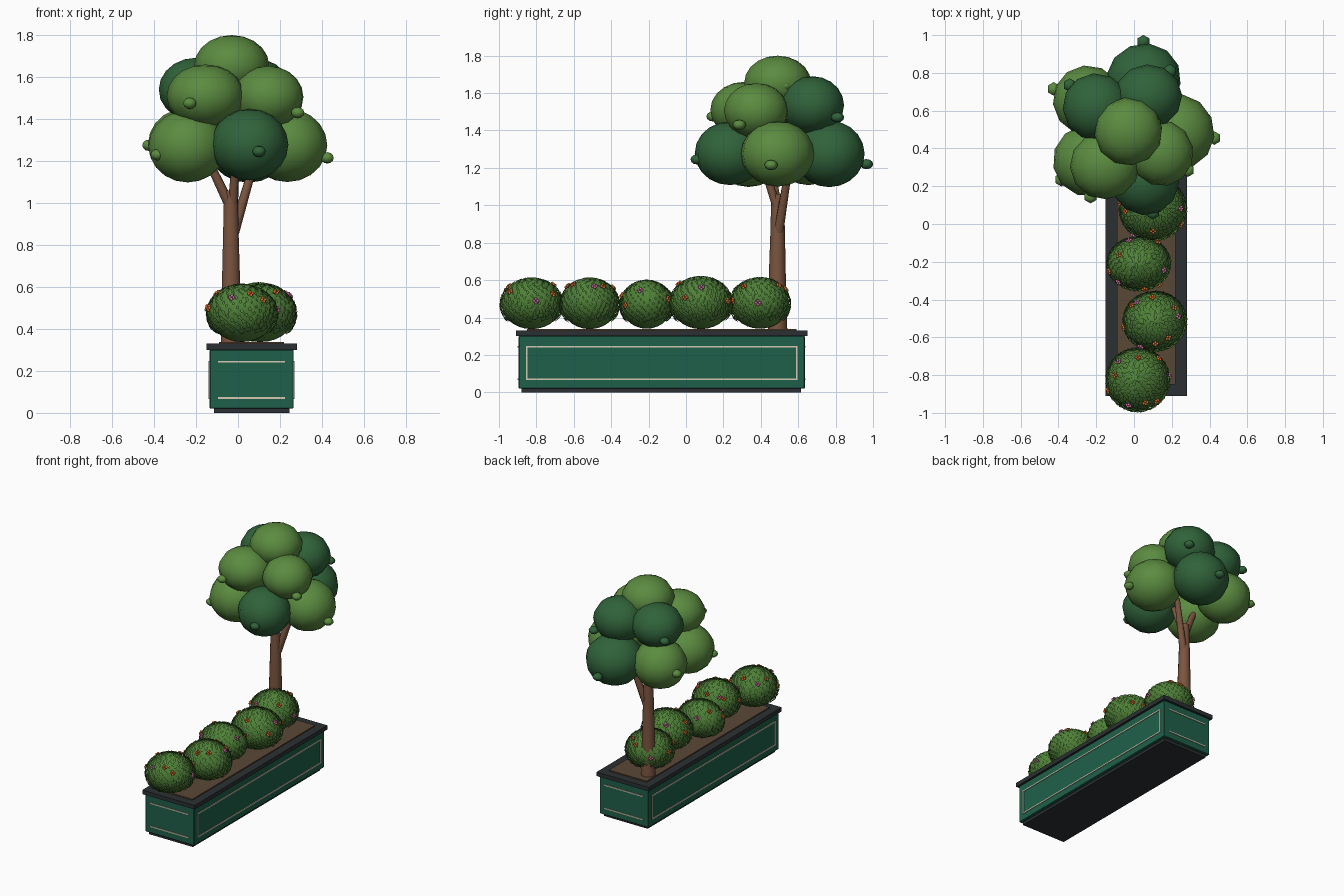
import bpy, bmesh, math, random
from mathutils import Vector, Matrix

if "Cube" in bpy.data.objects:
    bpy.data.objects.remove(bpy.data.objects["Cube"])

random.seed(4)


def mat(name, hexcol):
    def lin(c):
        c /= 255
        return c / 12.92 if c <= 0.04045 else ((c + 0.055) / 1.055) ** 2.4
    m = bpy.data.materials.new(name)
    m.diffuse_color = [lin(int(hexcol[i:i + 2], 16)) for i in (0, 2, 4)] + [1]
    m.use_nodes = True
    m.node_tree.nodes["Principled BSDF"].inputs["Base Color"].default_value = m.diffuse_color
    return m


LIGHT = mat("light foliage", "5b8b40")
DARK = mat("dark foliage", "30633a")
LEAF = mat("bush green", "4f8038")
BARK = mat("bark brown", "7a553f")
GREEN = mat("planter green", "1f604a")
RIM = mat("dark rim", "2b3032")
TRIM = mat("cream trim", "d6cab4")
SOIL = mat("soil brown", "5a4836")
ORANGE = mat("orange petals", "e0702c")
PINK = mat("pink petals", "d672a8")


def finish(name, bm, mats, smooth=False):
    me = bpy.data.meshes.new(name)
    bm.to_mesh(me)
    bm.free()
    for m in mats:
        me.materials.append(m)
    for p in me.polygons:
        p.use_smooth = smooth
    ob = bpy.data.objects.new(name, me)
    bpy.context.collection.objects.link(ob)
    return ob


def add_box(bm, x0, x1, y0, y1, z0, z1):
    c = Vector((x0 + x1, y0 + y1, z0 + z1)) / 2
    bmesh.ops.create_cube(bm, size=1, matrix=Matrix.Translation(c) @
                          Matrix.Diagonal((x1 - x0, y1 - y0, z1 - z0, 1)))


def box(name, m, *dims, bevel=0):
    bm = bmesh.new()
    add_box(bm, *dims)
    ob = finish(name, bm, [m])
    if bevel:
        b = ob.modifiers.new("bevel", 'BEVEL')
        b.width = bevel
        b.segments = 1
    return ob


def add_ball(bm, c, r, u=12, v=10, mi=0, rot=0):
    res = bmesh.ops.create_uvsphere(
        bm, u_segments=u, v_segments=v, radius=1,
        matrix=Matrix.Translation(c) @ Matrix.Rotation(rot, 4, 'Z') @ Matrix.Diagonal((*r, 1)))
    for f in {f for w in res["verts"] for f in w.link_faces}:
        f.material_index = mi


# planter
CX, CY = 0.065, -0.13
box("planter_base", RIM, CX - .18, CX + .18, CY - .75, CY + .745, 0, .022)
box("planter_body", GREEN, CX - .2, CX + .2, CY - .765, CY + .765, .02, .302, bevel=.004)
bm = bmesh.new()
for s in (-1, 1):
    a, b = sorted((CX + s * .215, CX + s * .155))
    add_box(bm, a, b, CY - .78, CY + .78, .3, .33)
    a, b = sorted((CY + s * .78, CY + s * .72))
    add_box(bm, CX - .155, CX + .155, a, b, .3, .33)
finish("planter_rim", bm, [RIM])
box("soil", SOIL, CX - .155, CX + .155, CY - .72, CY + .72, .29, .338)

# thin trim lines on the four sides
bm = bmesh.new()
for s in (-1, 1):
    a, b = sorted((CX + s * .198, CX + s * .205))
    for z in (.071, .243):
        add_box(bm, a, b, CY - .725, CY + .725, z - .004, z + .004)
    for y in (CY - .721, CY + .721):
        add_box(bm, a, b, y - .004, y + .004, .07, .244)
    a, b = sorted((CY + s * .763, CY + s * .77))
    for z in (.071, .243):
        add_box(bm, CX - .16, CX + .16, a, b, z - .004, z + .004)
finish("planter_trim", bm, [TRIM])


# trunk and branches
def limb(name, pts, radii, n=10):
    bm = bmesh.new()
    rings = []
    d = (Vector(pts[-1]) - Vector(pts[0])).normalized()
    q = d.to_track_quat('Z', 'Y')
    for p, r in zip(pts, radii):
        rings.append([bm.verts.new(Vector(p) + q @ Vector((r * math.cos(2 * math.pi * i / n),
                      r * math.sin(2 * math.pi * i / n), 0))) for i in range(n)])
    for A, B in zip(rings, rings[1:]):
        for i in range(n):
            bm.faces.new((A[i], A[(i + 1) % n], B[(i + 1) % n], B[i]))
    bm.faces.new(rings[0][::-1])
    bm.faces.new(rings[-1])
    ob = finish(name, bm, [BARK])
    for p in ob.data.polygons:
        p.use_smooth = len(p.vertices) == 4


limb("trunk", [(-.033, .49, .32), (-.033, .488, .6), (-.034, .49, .85), (-.034, .49, 1.06)],
     [.052, .046, .039, .034])
limb("branch_left", [(-.035, .49, .98), (-.16, .45, 1.24)], [.026, .019], 8)
limb("branch_right", [(-.02, .495, .86), (.08, .55, 1.2)], [.027, .019], 8)
limb("branch_front", [(-.025, .49, .98), (-.01, .41, 1.22)], [.025, .018], 8)

# crown: centre, radii, colour, small knob position
CROWN = [
    ((-.03, .49, 1.655), (.18, .18, .145), LIGHT, (.11, .53, 1.64)),
    ((-.155, .31, 1.51), (.185, .18, .15), LIGHT, (-.23, .145, 1.475)),
    ((.145, .375, 1.505), (.17, .175, .148), LIGHT, (.285, .285, 1.43)),
    ((-.2, .62, 1.54), (.178, .178, .152), DARK, (-.34, .735, 1.5)),
    ((.075, .675, 1.535), (.18, .17, .155), DARK, (.19, .81, 1.47)),
    ((-.24, .335, 1.27), (.19, .19, .172), LIGHT, (-.385, .235, 1.23)),
    ((.055, .235, 1.278), (.184, .19, .17), DARK, (.1, .06, 1.245)),
    ((.235, .49, 1.275), (.19, .2, .175), LIGHT, (.425, .455, 1.215)),
    ((.05, .765, 1.275), (.2, .19, .178), DARK, (.05, .965, 1.22)),
    ((-.245, .655, 1.28), (.185, .185, .172), LIGHT, (-.425, .715, 1.275)),
]
for i, (c, r, m, k) in enumerate(CROWN):
    bm = bmesh.new()
    add_ball(bm, c, r, rot=random.uniform(0, .5))
    add_ball(bm, k, (.036, .036, .027), 6, 6)
    finish(f"crown_clump_{i + 1}", bm, [m], True)


# bushes: core, overlapping leaves and flower clusters
def bush(i, cx, cy, cz, rx, ry, rz):
    c, R = Vector((cx, cy, cz)), Vector((rx, ry, rz))
    bm = bmesh.new()
    add_ball(bm, c, R, 20, 14)
    finish(f"bush_core_{i}", bm, [LEAF], True)

    def frame(d):
        n = Vector((d.x / rx, d.y / ry, d.z / rz)).normalized()
        side = Vector((0, 0, 1)).cross(n)
        side = side.normalized() if side.length > .01 else Vector((1, 0, 0))
        return c + Vector((d.x * rx, d.y * ry, d.z * rz)), n, side, side.cross(n) * -1

    def spot(z, a):
        s = math.sqrt(max(0, 1 - z * z))
        return Vector((s * math.cos(a), s * math.sin(a), z))

    bm = bmesh.new()
    N = 270
    for k in range(N):
        z = 1 - 1.6 * (k + .5) / N
        p, n, side, down = frame(spot(z, k * 2.39996))
        rot = Matrix.Rotation(random.uniform(-.6, .6), 3, n)
        side, down = rot @ side, rot @ down
        L, W = random.uniform(.019, .024), random.uniform(.012, .016)
        p = p + n * .006
        pts = [(0, -1, -.002), (-.8, -.5, 0), (-1, .2, .002), (-.5, .8, .004),
               (0, 1.05, .006), (.5, .8, .004), (1, .2, .002), (.8, -.5, 0)]
        rim = [bm.verts.new(p + side * (u * W) - down * (v * L) * -1 + n * h) for u, v, h in pts]
        mid = bm.verts.new(p + n * .006)
        for j in range(8):
            bm.faces.new((rim[j], rim[(j + 1) % 8], mid))
    bmesh.ops.recalc_face_normals(bm, faces=bm.faces)
    for f in bm.faces:
        if f.normal.dot(f.calc_center_median() - c) < 0:
            f.normal_flip()
    finish(f"bush_leaves_{i}", bm, [LEAF], True)

    bm = bmesh.new()
    for k in range(9):
        p, n, side, down = frame(spot(random.uniform(-.1, .75), k * 2 * math.pi / 9 + random.uniform(-.3, .3)))
        for j in range(4):
            a = j * math.pi / 2
            q = p + n * .014 + (side * math.cos(a) + down * math.sin(a)) * .01
            add_ball(bm, q, (.008,) * 3, 6, 5, 1 if k % 3 == 0 else 0)
    finish(f"bush_flowers_{i}", bm, [ORANGE, PINK], True)


BUSHES = [(.02, -.825, .47, .16, .16, .132), (.11, -.515, .47, .16, .15, .132),
          (.025, -.21, .465, .16, .135, .125), (.1, .08, .474, .17, .16, .136),
          (.02, .395, .472, .16, .155, .132)]
for i, b in enumerate(BUSHES):
    bush(i + 1, *b)
